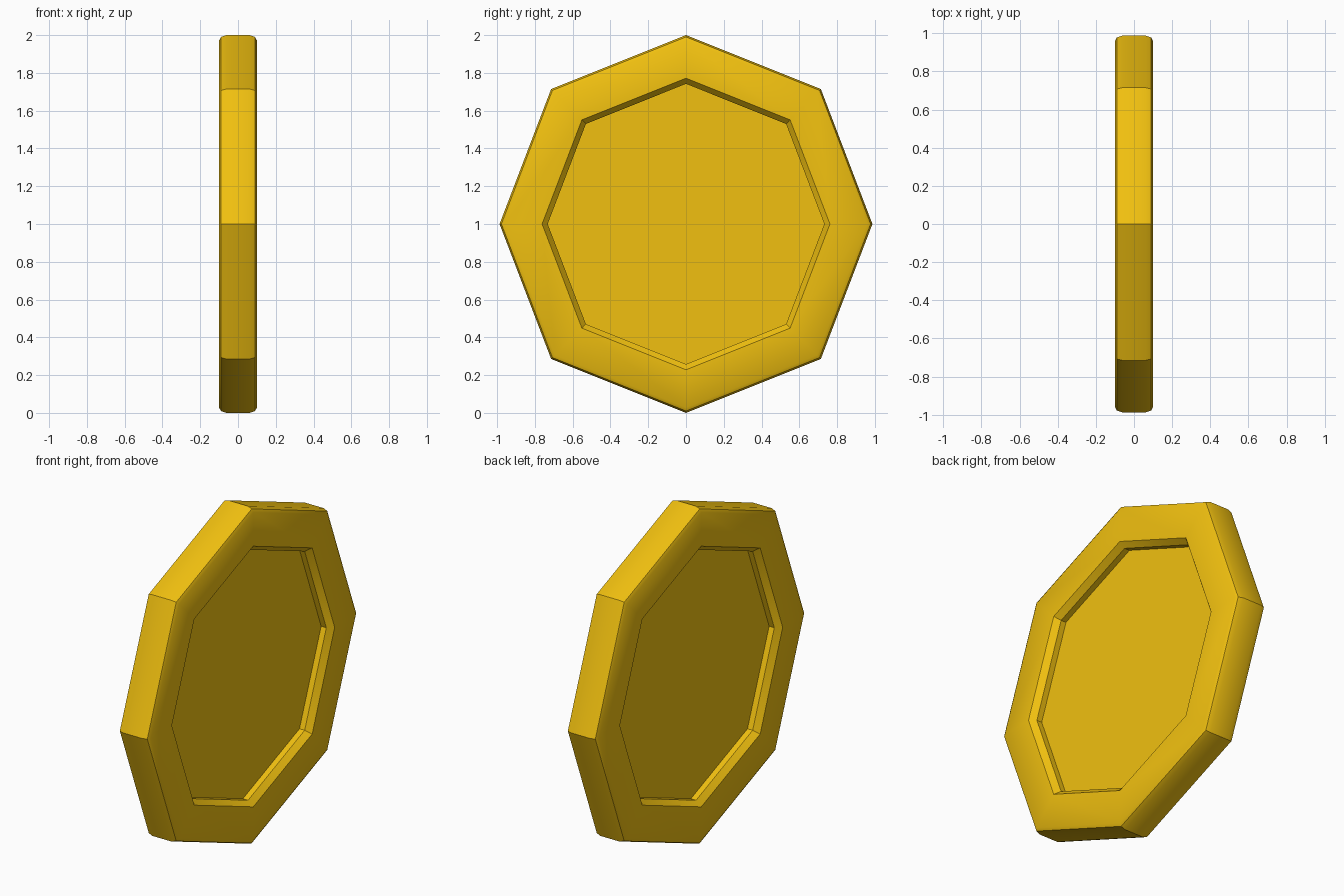
import bpy, bmesh, math

if "Cube" in bpy.data.objects:
    bpy.data.objects.remove(bpy.data.objects["Cube"])

# Half cross-section of the coin: (x offset, radius), from rim to recessed floor
half = [(0.062, 1.0), (0.09, 0.99), (0.10, 0.972),
        (0.10, 0.772), (0.066, 0.742), (0.032, 0.742)]
# Mirrored to make a full profile from the -x floor round to the +x floor
profile = [(-x, r) for x, r in reversed(half)] + half

# Slightly uneven eight-sided outline (y, z factors)
SIDES = 8


def corner(i, r):
    a = 2 * math.pi * i / SIDES
    k = 1.0 if i % 2 == 0 else 1.01
    return r * k * math.sin(a) * (0.987 if i % 2 == 0 else 1.0), r * k * math.cos(a)


# Coin body: rings of eight points joined along the profile
bm = bmesh.new()
rings = []
for x, r in profile:
    ring = []
    for i in range(SIDES):
        y, z = corner(i, r)
        ring.append(bm.verts.new((x, y, z + 1.0)))
    rings.append(ring)
for a, b in zip(rings, rings[1:]):
    for i in range(SIDES):
        j = (i + 1) % SIDES
        bm.faces.new((a[i], a[j], b[j], b[i]))

# Recessed floors on both sides
bm.faces.new(rings[0])
bm.faces.new(rings[-1])
bmesh.ops.recalc_face_normals(bm, faces=bm.faces)

mesh = bpy.data.meshes.new("coin")
bm.to_mesh(mesh)
bm.free()
coin = bpy.data.objects.new("coin", mesh)
bpy.context.collection.objects.link(coin)

# Gold colour
gold = bpy.data.materials.new("gold")
gold.diffuse_color = (0.88, 0.53, 0.005, 1)
gold.use_nodes = True
gold.node_tree.nodes["Principled BSDF"].inputs["Base Color"].default_value = gold.diffuse_color
mesh.materials.append(gold)

# Soft rim rounding with crisp corners
bpy.context.view_layer.objects.active = coin
coin.select_set(True)
bpy.ops.object.shade_smooth_by_angle(angle=math.radians(35))
